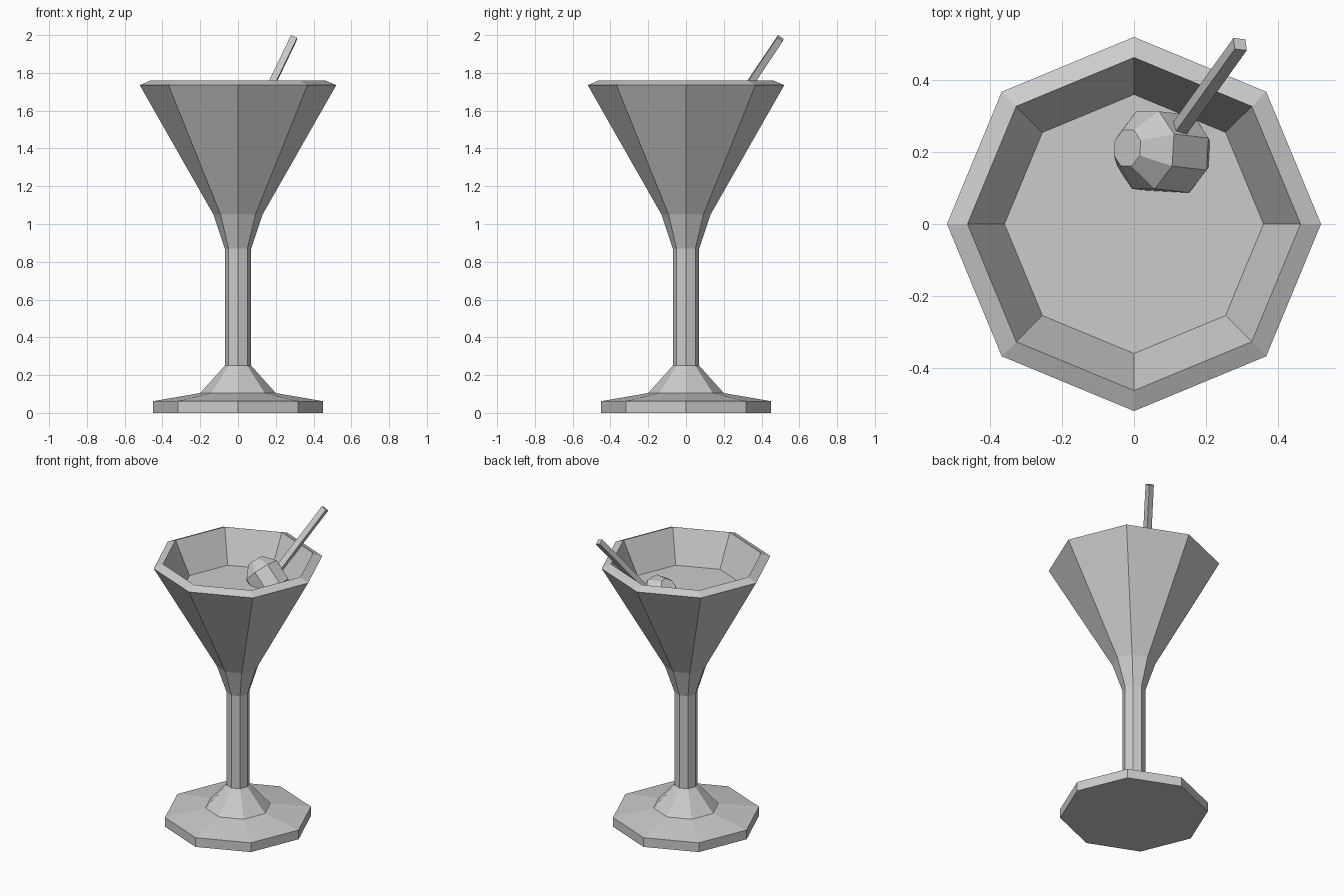
import bpy, bmesh
from math import cos, sin, pi
from mathutils import Vector, Matrix

if "Cube" in bpy.data.objects:
    bpy.data.objects.remove(bpy.data.objects["Cube"])


def finish(name, bm, matrix=Matrix()):
    bm.transform(matrix)
    bmesh.ops.recalc_face_normals(bm, faces=bm.faces)
    mesh = bpy.data.meshes.new(name)
    bm.to_mesh(mesh)
    bm.free()
    obj = bpy.data.objects.new(name, mesh)
    bpy.context.collection.objects.link(obj)
    return obj


def lathe(name, profile, sides=8, offset=0.0, matrix=Matrix()):
    """Revolve (radius, height) points with flat capped ends."""
    bm = bmesh.new()
    angles = [offset + 2 * pi * i / sides for i in range(sides)]
    rings = [[bm.verts.new((r * cos(a), r * sin(a), z)) for a in angles]
             for r, z in profile]
    for low, high in zip(rings, rings[1:]):
        for i in range(sides):
            j = (i + 1) % sides
            bm.faces.new((low[i], low[j], high[j], high[i]))
    bm.faces.new(rings[0][::-1])
    bm.faces.new(rings[-1])
    return finish(name, bm, matrix)


# Glass: foot, stem, bowl, bevelled rim and inner wall down to the drink surface
lathe("cocktail_glass", [
    (0.45, 0), (0.45, 0.062), (0.20, 0.105), (0.07, 0.25), (0.07, 0.87),
    (0.13, 1.05), (0.52, 1.735), (0.463, 1.76), (0.36, 1.55)])

# Olive: blunt-ended barrel lying tilted in the drink
axis = Vector((-0.7, 0.08, 0.7)).normalized()
side = Vector((0.7, 0, 0.7))
side = (side - axis * side.dot(axis)).normalized()
third = axis.cross(side)
frame = Matrix((side, third, axis)).transposed().to_4x4()
lathe("olive", [(0.055, -0.14), (0.117, -0.068), (0.117, 0.068), (0.055, 0.14)],
      offset=pi / 8, matrix=Matrix.Translation((0.08, 0.2, 1.56)) @ frame)

# Pick: square stick running from inside the olive to above the rim
tip = Vector((0.295, 0.5, 1.984))
direction = Vector((0.48, 0.67, 1)).normalized()
length = 0.5
bm = bmesh.new()
bmesh.ops.create_cube(bm, size=1)
turn = Vector((0, 0, 1)).rotation_difference(direction).to_matrix().to_4x4()
finish("cocktail_pick", bm,
       Matrix.Translation(tip - direction * length / 2) @ turn
       @ Matrix.Diagonal((0.036, 0.036, length, 1)))
